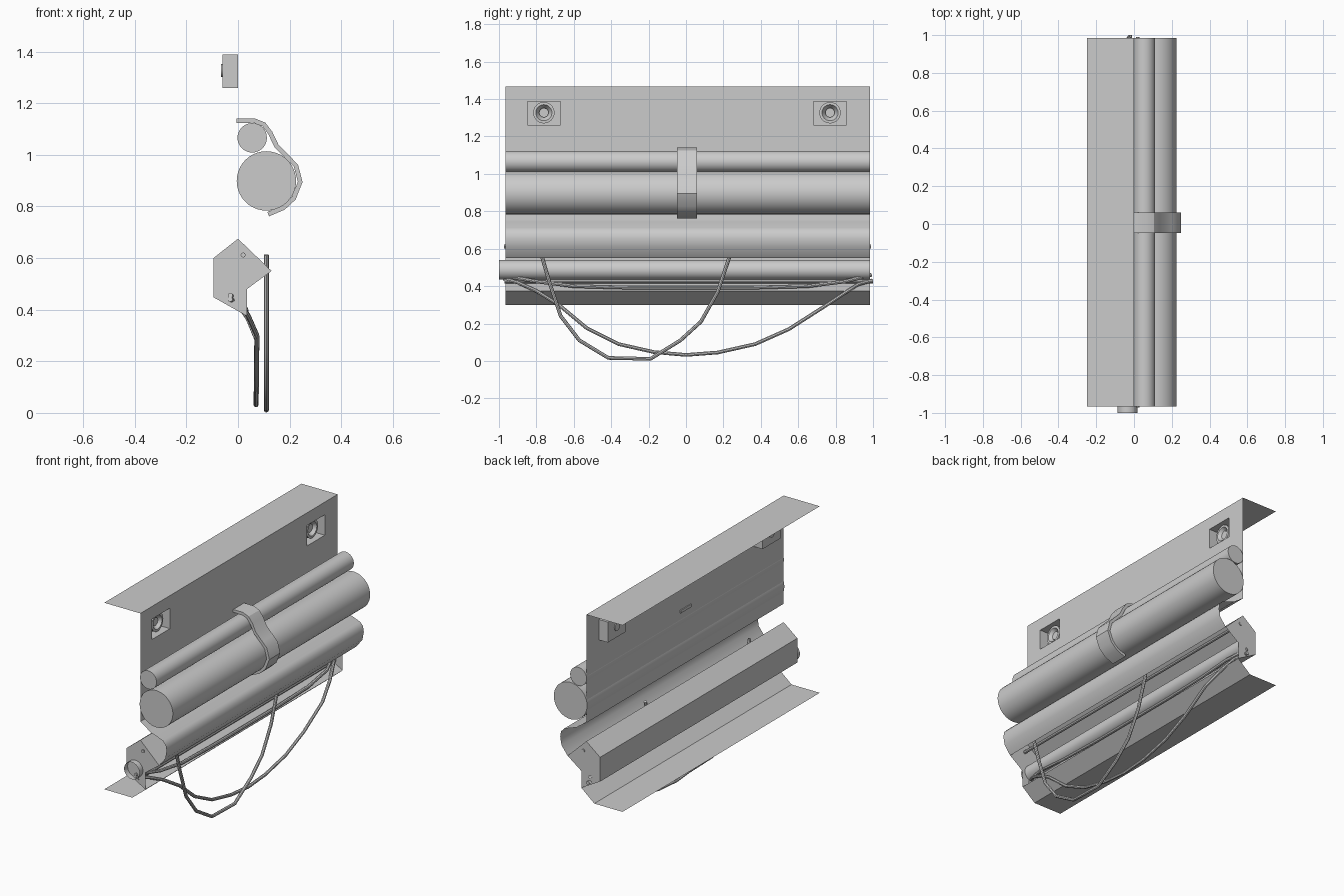
import bpy, bmesh, math
from mathutils import Matrix, Vector

if "Cube" in bpy.data.objects:
    bpy.data.objects.remove(bpy.data.objects["Cube"])

Y0, Y1 = -0.965, 0.985


def finish(name, bm, smooth=None):
    bmesh.ops.remove_doubles(bm, verts=bm.verts, dist=1e-5)
    me = bpy.data.meshes.new(name)
    bm.to_mesh(me)
    bm.free()
    ob = bpy.data.objects.new(name, me)
    bpy.context.collection.objects.link(ob)
    if smooth:
        bpy.context.view_layer.objects.active = ob
        ob.select_set(True)
        bpy.ops.object.shade_smooth_by_angle(angle=math.radians(smooth))
        ob.select_set(False)
    return ob


def quad(bm, *pts):
    bm.faces.new([bm.verts.new(p) for p in pts])


def sheet(name, profile, y0=Y0, y1=Y1, smooth=None):
    """Thin sheet: xz profile swept along y."""
    bm = bmesh.new()
    for (x, z), (u, w) in zip(profile, profile[1:]):
        quad(bm, (x, y0, z), (x, y1, z), (u, y1, w), (u, y0, w))
    return finish(name, bm, smooth)


def cylinder(name, a, b, r, capped=True, r2=None, seg=32):
    a, b = Vector(a), Vector(b)
    bm = bmesh.new()
    bmesh.ops.create_cone(bm, cap_ends=capped, segments=seg, radius1=r,
                          radius2=r if r2 is None else r2, depth=(b - a).length)
    rot = (b - a).to_track_quat('Z', 'Y').to_matrix().to_4x4()
    bmesh.ops.transform(bm, matrix=Matrix.Translation((a + b) / 2) @ rot, verts=bm.verts)
    return finish(name, bm, 40)


def cable(name, pts, r=0.01):
    cu = bpy.data.curves.new(name, 'CURVE')
    cu.dimensions = '3D'
    cu.bevel_depth, cu.bevel_resolution = r, 2
    cu.use_fill_caps = True
    sp = cu.splines.new('POLY')
    sp.points.add(len(pts) - 1)
    for p, co in zip(sp.points, pts):
        p.co = (*co, 1)
    ob = bpy.data.objects.new(name, cu)
    bpy.context.collection.objects.link(ob)
    bpy.context.view_layer.objects.active = ob
    ob.select_set(True)
    bpy.ops.object.convert(target='MESH')
    bpy.ops.object.shade_smooth_by_angle(angle=math.radians(40))
    ob = bpy.context.object
    ob.select_set(False)


# Upper wall with two rectangular lamp openings
LAMPS = (-0.76, 0.77)
HW, ZB, ZT, D = 0.088, 1.26, 1.388, -0.06
bm = bmesh.new()
ys = [Y0] + [c + s * HW for c in LAMPS for s in (-1, 1)] + [Y1]
zs = [0.79, ZB, ZT, 1.467]
for i in range(5):
    for j in range(3):
        if not (j == 1 and i in (1, 3)):
            quad(bm, (0, ys[i], zs[j]), (0, ys[i + 1], zs[j]),
                 (0, ys[i + 1], zs[j + 1]), (0, ys[i], zs[j + 1]))
finish("upper_wall", bm)
sheet("top_ledge", [(0, 1.467), (-0.25, 1.467)])

# Bulging trough under the pipes
sheet("trough", [(0, 0.79), (0.05, 0.757), (0.065, 0.745), (0.155, 0.712), (0.175, 0.69),
                 (0.181, 0.655), (0.172, 0.605), (0.13, 0.55)], smooth=35)

# Cable channel, open to the front, running into the bottom ledge
cap = [(0.13, 0.55), (0, 0.675), (-0.095, 0.6), (-0.095, 0.448), (0.035, 0.375), (0.035, 0.48)]
sheet("channel", cap[:5])
sheet("bottom_ledge", [(0.035, 0.375), (-0.055, 0.3), (-0.25, 0.3)])
for end, y in (("front", Y0), ("back", Y1)):
    bm = bmesh.new()
    quad(bm, *[(x, y, z) for x, z in cap])
    finish("channel_cap_" + end, bm)

# Recessed lamps
for n, c in enumerate(LAMPS):
    bm = bmesh.new()
    rim = [(c - HW, ZB), (c + HW, ZB), (c + HW, ZT), (c - HW, ZT)]
    for (a, z), (b, w) in zip(rim, rim[1:] + rim[:1]):
        quad(bm, (0, a, z), (0, b, w), (D, b, w), (D, a, z))
    quad(bm, *[(D, a, z) for a, z in rim])
    finish(f"lamp_recess_{n}", bm)
    zc = 1.327
    cylinder(f"lamp_rim_{n}", (D, c, zc), (-0.025, c, zc), 0.057, False)
    cylinder(f"lamp_lip_{n}", (-0.025, c, zc), (-0.024, c, zc), 0.057, False, 0.043)
    cylinder(f"lamp_reflector_{n}", (-0.052, c, zc), (-0.024, c, zc), 0.025, False, 0.043)
    cylinder(f"lamp_bulb_{n}", (D - 0.005, c, zc), (-0.04, c, zc), 0.025)

# Pipes
cylinder("small_pipe", (0.055, Y0, 1.066), (0.055, Y1, 1.066), 0.057)
cylinder("large_pipe", (0.11, Y0, 0.899), (0.11, Y1, 0.899), 0.115, seg=40)
cylinder("channel_tube", (-0.035, -1.0, 0.487), (-0.035, Y1, 0.487), 0.053, False)

# Strap holding the pipes: thick ribbon
path = [Vector(p) for p in ((-0.006, 1.132), (0.065, 1.132), (0.1, 1.118), (0.125, 1.085),
        (0.149, 1.035), (0.195, 0.988), (0.225, 0.957), (0.241, 0.895), (0.216, 0.832),
        (0.176, 0.795), (0.117, 0.77))]
sides = ([], [])
for i, p in enumerate(path):
    t = (path[min(i + 1, len(path) - 1)] - path[max(i - 1, 0)]).normalized()
    off = Vector((-t.y, t.x)) * 0.009
    sides[0].append(p + off)
    sides[1].append(p - off)
S0, S1 = -0.047, 0.06
bm = bmesh.new()
for i in range(len(path) - 1):
    o, o2, n, n2 = sides[0][i], sides[0][i + 1], sides[1][i], sides[1][i + 1]
    for a, b in ((o, o2), (n2, n)):
        quad(bm, (a.x, S0, a.y), (b.x, S0, b.y), (b.x, S1, b.y), (a.x, S1, a.y))
    for y in (S0, S1):
        quad(bm, *[(v.x, y, v.y) for v in (o, o2, n2, n)])
for k in (0, -1):
    a, b = sides[0][k], sides[1][k]
    quad(bm, (a.x, S0, a.y), (b.x, S0, b.y), (b.x, S1, b.y), (a.x, S1, a.y))
bmesh.ops.remove_doubles(bm, verts=bm.verts, dist=1e-5)
bmesh.ops.recalc_face_normals(bm, faces=bm.faces)
finish("strap", bm, 30)

# Hanging cables
cable("long_cable", [(-0.03, -0.975, 0.44), (0.01, -0.9, 0.42), (0.04, -0.8, 0.375),
                     (0.073, -0.68, 0.3), (0.072, -0.53, 0.175), (0.071, -0.36, 0.09),
                     (0.07, -0.17, 0.047), (0.07, 0, 0.032), (0.07, 0.17, 0.045),
                     (0.071, 0.37, 0.09), (0.072, 0.55, 0.17), (0.073, 0.73, 0.285),
                     (0.04, 0.85, 0.365), (0.01, 0.92, 0.41), (-0.03, 0.995, 0.43)])
cable("short_cable", [(0.11, y, z) for y, z in (
    (-0.785, 0.612), (-0.765, 0.54), (-0.73, 0.42), (-0.67, 0.24), (-0.57, 0.11),
    (-0.415, 0.016), (-0.19, 0.011), (-0.03, 0.11), (0.08, 0.21), (0.17, 0.37),
    (0.23, 0.55), (0.245, 0.612))])

# Cables inside the channel
cable("slack_cable", [(-0.03, -0.975, 0.455), (0.02, -0.8, 0.425), (0.03, -0.6, 0.4),
                      (0.03, -0.3, 0.392), (0.03, 0.35, 0.392), (0.03, 0.65, 0.4),
                      (0.02, 0.85, 0.425), (-0.03, 0.99, 0.46)])
cable("straight_cable", [(-0.02, -0.97, 0.425), (-0.02, 1.0, 0.425)])
cable("upper_cable", [(0.02, -0.972, 0.612), (0.02, 0.99, 0.612)])
